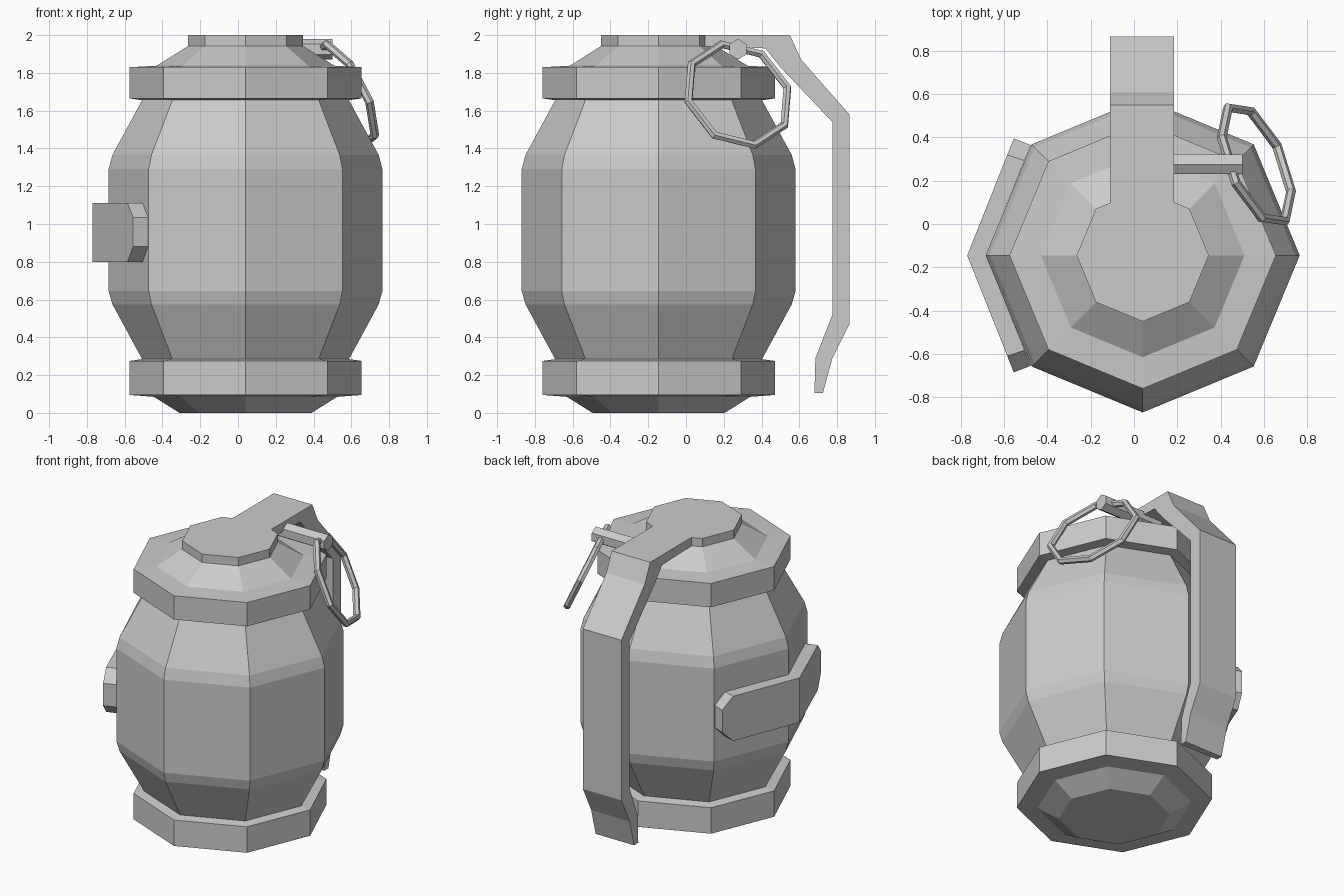
import bpy, bmesh, math
from mathutils import Vector, Matrix

if "Cube" in bpy.data.objects:
    bpy.data.objects.remove(bpy.data.objects["Cube"])

CX, CY = 0.04, -0.145      # axis of the body

metal = bpy.data.materials.new("grey metal")
metal.diffuse_color = (0.6, 0.6, 0.6, 1)
metal.use_nodes = True
metal.node_tree.nodes["Principled BSDF"].inputs["Base Color"].default_value = metal.diffuse_color


def finish(name, bm):
    bmesh.ops.recalc_face_normals(bm, faces=bm.faces)
    me = bpy.data.meshes.new(name)
    bm.to_mesh(me)
    bm.free()
    me.materials.append(metal)
    ob = bpy.data.objects.new(name, me)
    bpy.context.collection.objects.link(ob)
    return ob


def lathe(name, profile, sides=8):
    """Closed solid of (radius, z) rings around the body axis."""
    bm = bmesh.new()
    rings = [[bm.verts.new((CX + r * math.cos(2 * math.pi * i / sides),
                            CY + r * math.sin(2 * math.pi * i / sides), z))
              for i in range(sides)] for r, z in profile]
    for a, b in zip(rings, rings[1:]):
        for i in range(sides):
            j = (i + 1) % sides
            bm.faces.new((a[i], a[j], b[j], b[i]))
    bm.faces.new(rings[0])
    bm.faces.new(rings[-1])
    return finish(name, bm)


def prism(name, outline, offset):
    """Flat outline of 3D points extruded along an offset."""
    bm = bmesh.new()
    face = bm.faces.new([bm.verts.new(p) for p in outline])
    new = bmesh.ops.extrude_face_region(bm, geom=[face], use_keep_orig=True)
    moved = [v for v in new["geom"] if isinstance(v, bmesh.types.BMVert)]
    bmesh.ops.translate(bm, verts=moved, vec=offset)
    return finish(name, bm)


# Body, collars and cap
lathe("body", [(0.545, 0.28), (0.705, 0.575), (0.725, 0.645),
               (0.725, 1.29), (0.705, 1.365), (0.545, 1.66)])
lathe("bottom_collar", [(0.35, 0), (0.485, 0.085), (0.615, 0.095),
                        (0.615, 0.275), (0.545, 0.285)])
lathe("top_collar", [(0.545, 1.655), (0.615, 1.665), (0.615, 1.83),
                     (0.47, 1.838), (0.305, 1.942)])
lathe("cap", [(0.305, 1.942), (0.305, 2.0)])

# Safety lever, side outline extruded across x
lever = [(0.05, 2.0), (0.55, 2.0), (0.61, 1.87), (0.865, 1.58), (0.865, 0.47),
         (0.775, 0.29), (0.725, 0.105), (0.68, 0.105), (0.685, 0.29),
         (0.775, 0.52), (0.775, 1.54), (0.50, 1.83), (0.42, 1.93), (0.05, 1.942)]
prism("lever", [(-0.11, y, z) for y, z in lever], (0.295, 0, 0))

# Bent side plate with chamfered ends, wrapped round the left corner
bm = bmesh.new()
layers = []
for corner_x, end_x, end_y in ((-0.77, -0.555, 0.54), (-0.684, -0.476, 0.509)):
    def at(t, s, z):
        return bm.verts.new((corner_x + (end_x - corner_x) * t, CY + s * end_y * t, z))
    low, high = at(0, 1, 0.80), at(0, 1, 1.11)
    halves = []
    for s in (-1, 1):
        halves.append([low, at(0.86, s, 0.80), at(1, s, 0.88),
                       at(1, s, 1.035), at(0.86, s, 1.11), high])
    layers.append(halves)
for a, b in zip(*layers):
    bm.faces.new(a)
    bm.faces.new(b)
    for i in range(5):
        bm.faces.new((a[i], a[i + 1], b[i + 1], b[i]))
finish("side_plate", bm)

# Pin through the lever
pin = [(0.04, 0.275 + 0.052 * math.sin(math.pi * i / 3),
        1.925 + 0.055 * math.cos(math.pi * i / 3)) for i in range(6)]
prism("pin", pin, (0.46, 0, 0))

# Eight-sided pull ring hanging at a tilt from the pin
n = Vector((1, 0.43, 0.495)).normalized()
u = Vector((-0.43, 1, 0)).normalized()
v = n.cross(u)
bpy.ops.mesh.primitive_torus_add(major_segments=8, minor_segments=6,
                                 major_radius=0.295, minor_radius=0.023)
ring = bpy.context.object
ring.name = "pull_ring"
ring.data.materials.append(metal)
for p in ring.data.polygons:
    p.use_smooth = False
frame = Matrix((u, v, n)).transposed().to_4x4()
ring.matrix_world = (Matrix.Translation((0.565, 0.275, 1.685)) @ frame
                     @ Matrix.Rotation(math.radians(8), 4, 'Z'))
